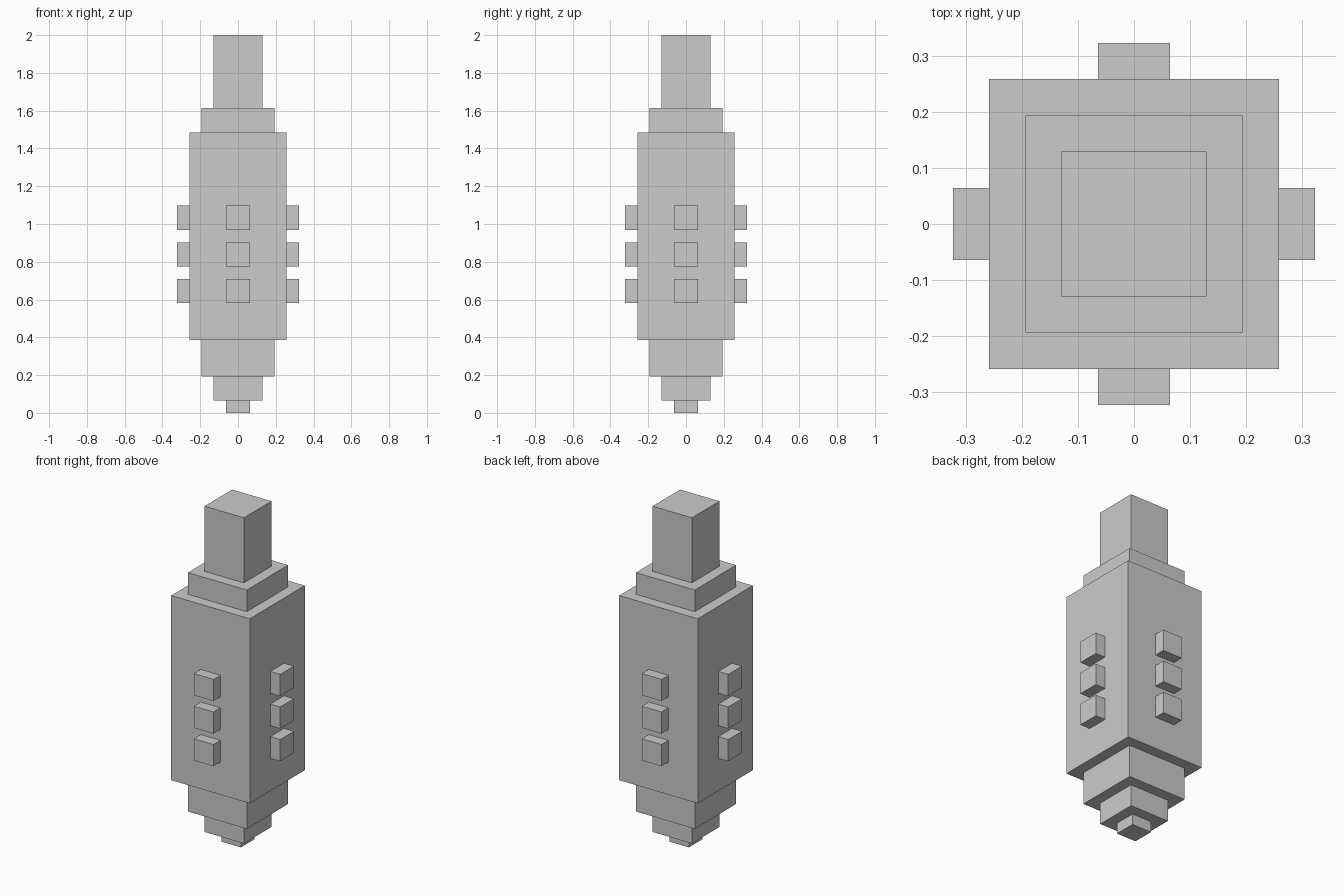
import bpy
from math import pi
from mathutils import Matrix

if "Cube" in bpy.data.objects:
    bpy.data.objects.remove(bpy.data.objects["Cube"])

U = 2 / 31  # grid module: the whole model is 31 modules tall


def box(name, half, z0, z1, y0=None, y1=None, angle=0):
    """Box in modules: half width in x, z range, optional y range, turned about z."""
    y0 = -half if y0 is None else y0
    y1 = half if y1 is None else y1
    verts = [(x * U, y * U, z * U) for z in (z0, z1)
             for x, y in ((-half, y0), (half, y0), (half, y1), (-half, y1))]
    faces = [(3, 2, 1, 0), (4, 5, 6, 7)]
    faces += [(i, (i + 1) % 4, (i + 1) % 4 + 4, i + 4) for i in range(4)]
    mesh = bpy.data.meshes.new(name)
    mesh.from_pydata(verts, [], faces)
    mesh.transform(Matrix.Rotation(angle, 4, 'Z'))
    obj = bpy.data.objects.new(name, mesh)
    bpy.context.collection.objects.link(obj)
    return obj


# Stacked square sections, bottom to top
for name, half, z0, z1 in (
    ("bottom_tip", 1, 0, 1),
    ("lower_step", 2, 1, 3),
    ("lower_collar", 3, 3, 6),
    ("main_body", 4, 6, 23),
    ("upper_collar", 3, 23, 25),
    ("top_post", 2, 25, 31),
):
    box(name, half, z0, z1)

# Three studs on each of the four sides
for side, label in enumerate(("front", "right", "back", "left")):
    for row, z in enumerate((9, 12, 15), 1):
        box(f"{label}_stud_{row}", 1, z, z + 2, -5, -4, side * pi / 2)
